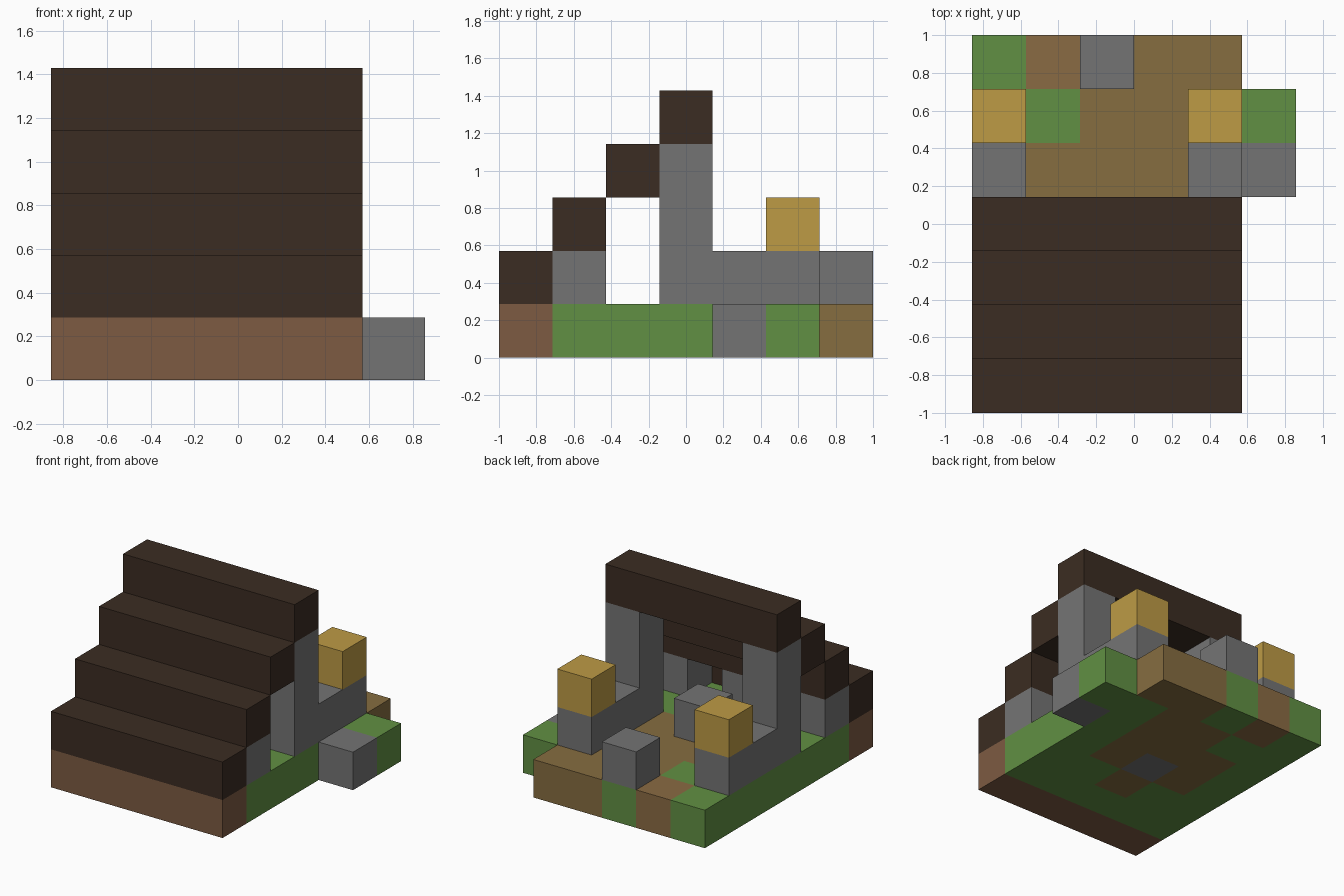
import bpy
import bmesh
from mathutils import Vector

cube = bpy.data.objects.get("Cube")
if cube:
    bpy.data.objects.remove(cube, do_unlink=True)

U = 2 / 7                                  # edge length of one block
ORIGIN = Vector((-3 * U, -1, 0))           # front corner at the model's right


def srgb(code):
    vals = [int(code[i:i + 2], 16) / 255 for i in (0, 2, 4)]
    return [v / 12.92 if v <= 0.04045 else ((v + 0.055) / 1.055) ** 2.4 for v in vals] + [1]


def material(name, code):
    mat = bpy.data.materials.new(name)
    mat.use_nodes = True
    mat.diffuse_color = srgb(code)
    mat.node_tree.nodes["Principled BSDF"].inputs["Base Color"].default_value = srgb(code)
    return mat


grass = material("grass_green", "619043")
path = material("path_tan", "866D40")
dirt = material("dirt_brown", "8A6B43")
stone = material("stone_grey", "747474")
wood = material("plank_brown", "7D5B42")
roof = material("dark_roof_brown", "3B2C22")
gold = material("lantern_gold", "BD9B45")


def finish(bm, name, mats):
    mesh = bpy.data.meshes.new(name)
    bm.to_mesh(mesh)
    bm.free()
    for mat in mats:
        mesh.materials.append(mat)
    obj = bpy.data.objects.new(name, mesh)
    bpy.context.collection.objects.link(obj)
    return obj


def block(name, mat, col, row, layer, size=(1, 1, 1)):
    """Box whose low corner and size are counted in blocks."""
    bm = bmesh.new()
    bmesh.ops.create_cube(bm, size=1)
    for v in bm.verts:
        corner = [(c + 0.5) * s for c, s in zip(v.co, size)]
        v.co = ORIGIN + (Vector((col, row, layer)) + Vector(corner)) * U
    return finish(bm, name, [mat])


# Ground slab: one letter per block, listed from the back row to the front
GROUND = ["GDGPP.",
          "GGPPGG",
          "GPPPGS",
          "GPSPG.",
          "GGPGG.",
          "GGGGG.",
          "BBBBB."][::-1]
LETTERS = "GPDSB"

bm = bmesh.new()
for row, line in enumerate(GROUND):
    for col, letter in enumerate(line):
        if letter != ".":
            bm.faces.new([bm.verts.new(ORIGIN + Vector((col + dx, row + dy, 0)) * U)
                          for dx, dy in ((0, 0), (1, 0), (1, 1), (0, 1))])
bmesh.ops.remove_doubles(bm, verts=bm.verts, dist=0.001)
top = bmesh.ops.extrude_face_region(bm, geom=bm.faces[:], use_keep_orig=True)["geom"]
bmesh.ops.translate(bm, vec=(0, 0, U), verts=[g for g in top if isinstance(g, bmesh.types.BMVert)])
bmesh.ops.recalc_face_normals(bm, faces=bm.faces)
# Each face takes the colour of the block just behind it
for face in bm.faces:
    spot = (face.calc_center_median() - face.normal * U / 4 - ORIGIN) / U
    face.material_index = LETTERS.index(GROUND[int(spot.y)][int(spot.x)])
finish(bm, "ground", [grass, path, dirt, stone, wood])

# Stepped roof rising from front to back
for step in range(4):
    block(f"roof_step_{step + 1}", roof, 0, step, step + 1, (5, 1, 1))

# Side walls, tall pillars and lanterns on both sides
for side, col in (("right", 0), ("left", 4)):
    block(f"{side}_pillar", stone, col, 3, 1, (1, 1, 3))
    block(f"{side}_low_wall", stone, col, 4, 1, (1, 2, 1))
    block(f"{side}_lantern", gold, col, 5, 2)

# Short posts under the second roof step
for name, col in (("right", 0), ("middle", 2), ("left", 4)):
    block(f"{name}_front_post", stone, col, 1, 1)

# Loose stones on the path
block("inner_stone", stone, 2, 3, 1)
block("back_stone", stone, 2, 6, 1)
